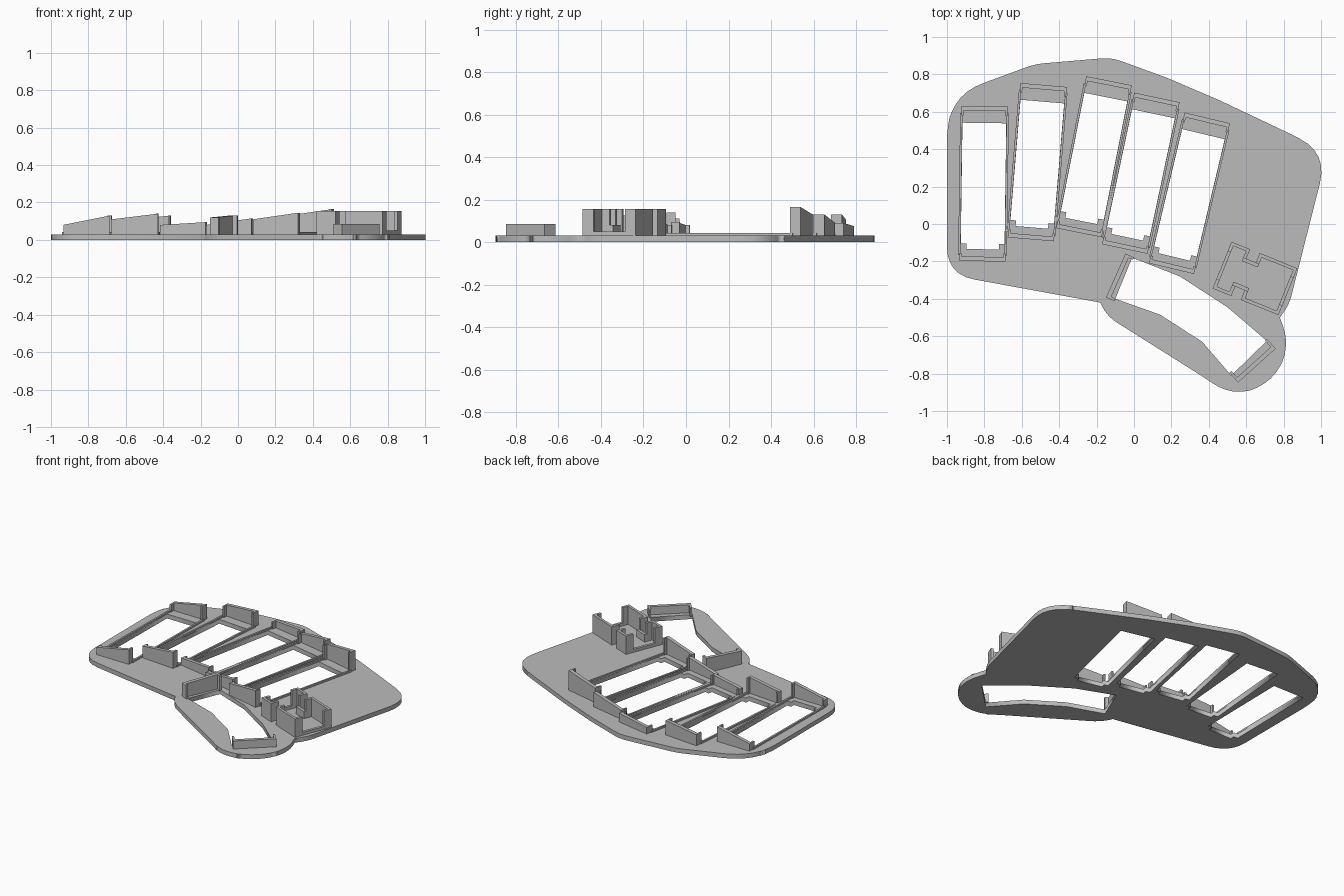
import bpy, bmesh
from math import radians
from mathutils import Matrix

cube = bpy.data.objects.get("Cube")
if cube:
    bpy.data.objects.remove(cube, do_unlink=True)

GREY = (0.5, 0.5, 0.5, 1.0)
grey = bpy.data.materials.new("light grey plastic")
grey.use_nodes = True
grey.diffuse_color = GREY
grey.node_tree.nodes["Principled BSDF"].inputs["Base Color"].default_value = GREY

PLATE = 0.03    # plate thickness
HALF = 0.117    # half width of a column opening


def place(x, y, degrees):
    return Matrix.Translation((x, y, 0)) @ Matrix.Rotation(radians(degrees), 4, 'Z')


def add_object(name, mesh, matrix=None):
    ob = bpy.data.objects.new(name, mesh)
    bpy.context.collection.objects.link(ob)
    mesh.materials.clear()
    mesh.materials.append(grey)
    if matrix:
        ob.matrix_world = matrix
    return ob


def blocks(name, matrix, parts):
    """Join blocks (u0, u1, v0, v1, top at u0, top at u1) standing in the plate."""
    bm = bmesh.new()
    for u0, u1, v0, v1, top0, top1 in parts:
        for v in bmesh.ops.create_cube(bm, size=1)["verts"]:
            right, back, up = (c > 0 for c in v.co)
            top = top1 if right else top0
            v.co = (u1 if right else u0, v1 if back else v0, top if up else PLATE - 0.005)
    mesh = bpy.data.meshes.new(name)
    bm.to_mesh(mesh)
    bm.free()
    return add_object(name, mesh, matrix)


def filled_plate(name, loops, thickness):
    """Fill an outline with holes and give it thickness."""
    curve = bpy.data.curves.new(name, 'CURVE')
    curve.dimensions = '2D'
    curve.fill_mode = 'BOTH'
    curve.extrude = thickness / 2
    for loop in loops:
        spline = curve.splines.new('POLY')
        spline.points.add(len(loop) - 1)
        for p, (x, y) in zip(spline.points, loop):
            p.co = (x, y, 0, 1)
        spline.use_cyclic_u = True
    temp = bpy.data.objects.new(name + " curve", curve)
    bpy.context.collection.objects.link(temp)
    bpy.context.view_layer.update()
    mesh = bpy.data.meshes.new_from_object(
        temp.evaluated_get(bpy.context.evaluated_depsgraph_get()))
    bpy.data.objects.remove(temp, do_unlink=True)
    mesh.name = name
    return add_object(name, mesh, Matrix.Translation((0, 0, thickness / 2)))


def rounded(points, steps=6):
    """Polygon whose corners (x, y, cut) are rounded with a quadratic arc."""
    from mathutils import Vector
    out = []
    for i, (x, y, cut) in enumerate(points):
        p = Vector((x, y))
        if not cut:
            out.append((x, y))
            continue
        a = p + (Vector(points[i - 1][:2]) - p).normalized() * cut
        b = p + (Vector(points[(i + 1) % len(points)][:2]) - p).normalized() * cut
        for k in range(steps + 1):
            t = k / steps
            q = a * (1 - t) ** 2 + p * 2 * t * (1 - t) + b * t * t
            out.append((q.x, q.y))
    return out


# Finger columns: front wall centre, angle, front tops, rear tops
columns = {
    "outer_pinky": (-0.81, -0.177, -0.8, (0.08, 0.13), (0.08, 0.13)),
    "ring": (-0.55, -0.06, -4.8, (0.11, 0.14), (0.105, 0.13)),
    "middle": (-0.29, -0.025, -11.2, (0.08, 0.095), (0.075, 0.09)),
    "index": (-0.045, -0.112, -12, (0.08, 0.115), (0.09, 0.13)),
    "inner_index": (0.205, -0.217, -13.4, (0.11, 0.145), (0.13, 0.165)),
}

# Column opening with two small square tabs at its front corners
right_side = [(HALF - 0.03, 0.042), (HALF - 0.03, 0.072), (HALF, 0.072), (HALF, 0.717)]
opening = right_side + [(-u, v) for u, v in reversed(right_side)]

thumb_opening = [(-0.01, -0.18), (0.245, -0.28), (0.5, -0.445), (0.71, -0.625),
                 (0.52, -0.81), (0.365, -0.63), (0.14, -0.485), (-0.1, -0.4)]
outline = rounded([
    (-1, -0.27, 0.15), (-0.18, -0.42, 0), (-0.15, -0.49, 0.07), (0.39, -0.83, 0.08),
    (0.52, -0.92, 0.12), (0.75, -0.85, 0.14), (0.83, -0.64, 0.1), (0.78, -0.5, 0),
    (0.83, -0.43, 0.05), (1.035, 0.38, 0.17), (0.84, 0.48, 0.05), (0.46, 0.66, 0), (0.18, 0.78, 0),
    (-0.12, 0.89, 0.06), (-0.53, 0.855, 0.05), (-0.95, 0.7, 0.15), (-1, 0.52, 0.08)])

holes = [thumb_opening]
for name, (x, y, angle, front, rear) in columns.items():
    m = place(x, y, angle)
    holes.append([tuple((m @ Matrix.Translation((u, v, 0))).translation.xy)
                  for u, v in opening])
    w = HALF + 0.007
    # Front bracket with end returns
    blocks(name + "_front_bracket", m, [
        (-w, w, -0.022, 0.002, *front),
        (-w, -w + 0.012, -0.002, 0.02, front[0], front[0]),
        (w - 0.012, w, -0.002, 0.02, front[1], front[1])])
    # Rear bracket with end returns
    blocks(name + "_rear_bracket", m, [
        (-w, w, 0.782, 0.806, *rear),
        (-w, -w + 0.012, 0.755, 0.784, rear[0], rear[0]),
        (w - 0.012, w, 0.755, 0.784, rear[1], rear[1])])
    # Low rims along both long sides
    blocks(name + "_side_rims", m, [
        (s * HALF - 0.006 + s * 0.007, s * HALF + 0.006 + s * 0.007, 0.01, 0.77, 0.042, 0.042)
        for s in (-1, 1)])

filled_plate("base_plate", [outline] + holes, PLATE)

# Thumb brackets at both ends of the thumb opening
blocks("thumb_inner_bracket", place(-0.075, -0.285, 66), [
    (-0.128, 0.128, 0.0, 0.025, 0.12, 0.13),
    (-0.128, -0.114, -0.025, 0.002, 0.12, 0.12),
    (0.114, 0.128, -0.025, 0.002, 0.13, 0.13)])
blocks("thumb_outer_bracket", place(0.633, -0.73, 42), [
    (-0.135, 0.135, -0.036, -0.012, 0.085, 0.085),
    (-0.135, -0.121, -0.014, 0.034, 0.085, 0.085),
    (0.121, 0.135, -0.014, 0.034, 0.085, 0.085)])

# Controller holder: two bays joined by a neck, with open ends
T, TOP = 0.018, 0.155
walls = []
for s in (-1, 1):
    def wall(u0, u1, a, b, top=TOP):
        walls.append((u0, u1, min(s * a, s * b), max(s * a, s * b), top, top))
    wall(-0.188, -0.08, 0.135 - T, 0.135)
    wall(-0.025, 0.192, 0.135 - T, 0.135)
    wall(-0.08 - T, -0.08, 0.078, 0.135)
    wall(-0.025, -0.025 + T, 0.078, 0.135)
    wall(-0.08 - T, -0.025 + T, 0.078 - T, 0.08, 0.08)
    wall(-0.188, -0.188 + T, 0.08, 0.135)
    wall(0.192 - T, 0.192, 0.08, 0.135)
walls.append((-0.188, -0.188 + T, -0.08, 0.08, 0.05, 0.05))
walls.append((0.192 - T, 0.192, -0.08, 0.08, 0.05, 0.05))
blocks("controller_holder", place(0.645, -0.29, -22), walls)
